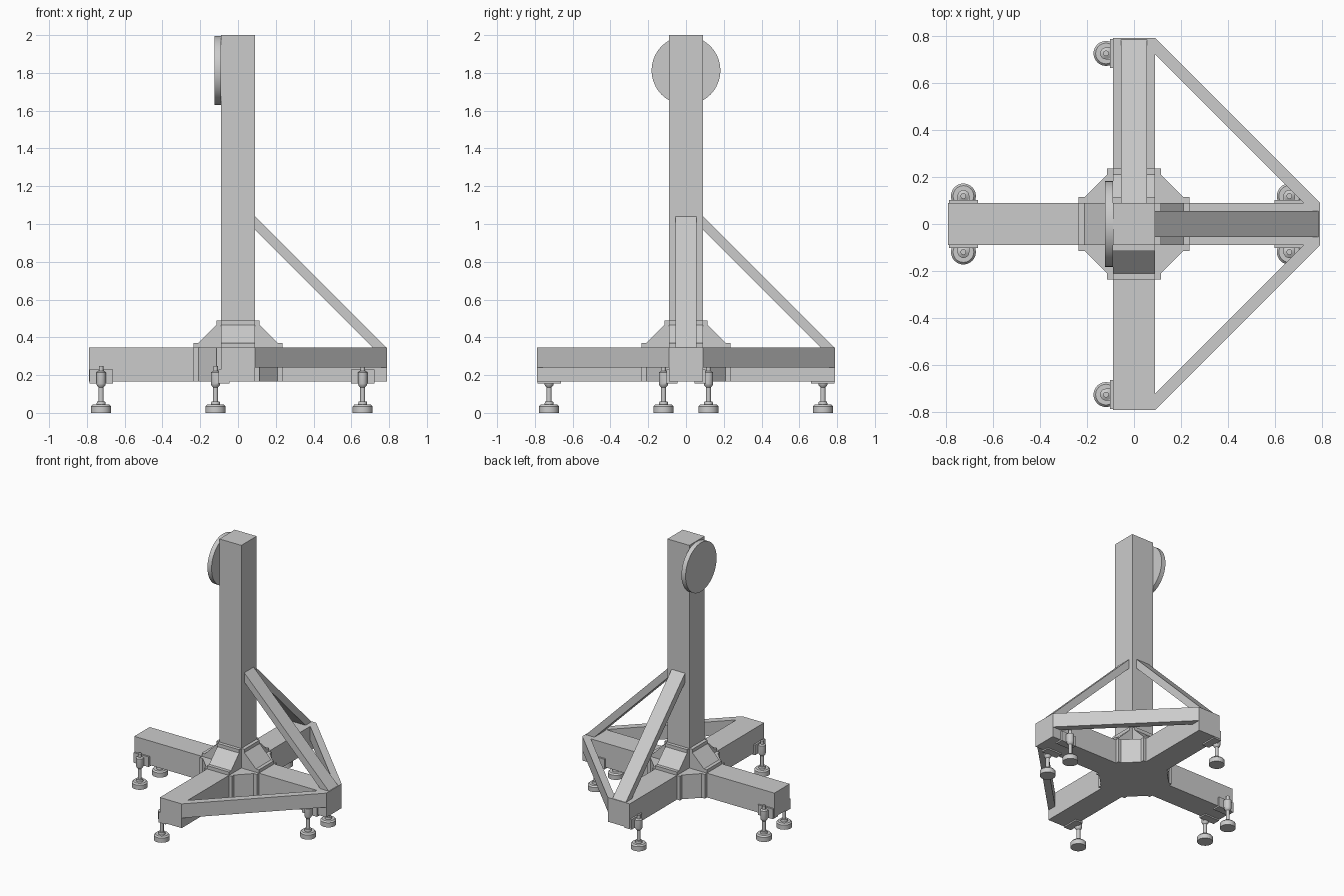
import bpy, bmesh
from math import pi
from mathutils import Matrix

if "Cube" in bpy.data.objects:
    bpy.data.objects.remove(bpy.data.objects["Cube"])

H = 0.09            # half width of the square beams
Z0, Z1 = 0.165, 0.345  # underside and top of the base beams


def finish(name, bm, mat=None, smooth=False):
    if mat is not None:
        bmesh.ops.transform(bm, matrix=mat, verts=bm.verts)
    bmesh.ops.recalc_face_normals(bm, faces=bm.faces)
    me = bpy.data.meshes.new(name)
    bm.to_mesh(me)
    bm.free()
    ob = bpy.data.objects.new(name, me)
    bpy.context.collection.objects.link(ob)
    if smooth:
        bpy.ops.object.select_all(action='DESELECT')
        bpy.context.view_layer.objects.active = ob
        ob.select_set(True)
        bpy.ops.object.shade_smooth_by_angle(angle=0.6)
    return ob


def prism(name, pts, lo, hi, upright=False, mat=None):
    """Extrude a profile along z (points x,y) or along y (points x,z)."""
    bm = bmesh.new()
    place = (lambda a, b, t: (a, t, b)) if upright else (lambda a, b, t: (a, b, t))
    low = [bm.verts.new(place(a, b, lo)) for a, b in pts]
    high = [bm.verts.new(place(a, b, hi)) for a, b in pts]
    bm.faces.new(low)
    bm.faces.new(high)
    n = len(pts)
    for i in range(n):
        j = (i + 1) % n
        bm.faces.new((low[i], low[j], high[j], high[i]))
    return finish(name, bm, mat)


def box(name, x0, x1, y0, y1, z0, z1, mat=None):
    return prism(name, [(x0, y0), (x1, y0), (x1, y1), (x0, y1)], z0, z1, mat=mat)


def lathe(name, prof, mat, steps=32):
    bm = bmesh.new()
    vs = [bm.verts.new((r, 0, z)) for r, z in prof]
    es = [bm.edges.new(p) for p in zip(vs, vs[1:])]
    bmesh.ops.spin(bm, geom=vs + es, cent=(0, 0, 0), axis=(0, 0, 1),
                   angle=2 * pi, steps=steps)
    bmesh.ops.remove_doubles(bm, verts=bm.verts, dist=1e-5)
    return finish(name, bm, mat, True)


def turn(k):
    return Matrix.Rotation(k * pi / 2, 4, 'Z')


# Column and crossed base beams
box("column", -H, H, -H, H, Z1, 2.0)
box("base_beam_long", -0.79, 0.79, -H, H, Z0, Z1)
box("base_beam_back", -H, H, H, 0.79, Z0, Z1)
box("base_beam_front", -H, H, -0.79, -H, Z0, Z1)

# Corner gussets: upright against the column, flat between the beams
gusset = [(0, 0), (0.145, 0), (0.145, 0.025), (0.12, 0.025),
          (0.025, 0.12), (0.025, 0.145), (0, 0.145)]
for k in range(4):
    prism(f"column_gusset_{k}", [(a + H, b + Z1) for a, b in gusset],
          -H, H, True, turn(k))
    prism(f"base_gusset_{k}", [(a + H, b + H) for a, b in gusset],
          Z0, Z1, mat=turn(k))

# Diagonal braces up to the column (right and back)
for k, side in enumerate(("right", "back")):
    prism(f"column_brace_{side}", [(H, 0.97), (H, 1.04), (0.785, Z1), (0.715, Z1)],
          -0.055, 0.055, True, turn(k))

# Flat braces between the beam ends
for s, side in ((1, "back"), (-1, "front")):
    prism(f"base_brace_{side}",
          [(H, s * 0.72), (H, s * 0.79), (0.79, s * H), (0.72, s * H)], 0.24, Z1)

# Round plate near the top of the column
lathe("round_plate", [(0, 0), (0.182, 0), (0.182, 0.034), (0, 0.034)],
      Matrix.Translation((-H, 0, 1.813)) @ Matrix.Rotation(-pi / 2, 4, 'Y'), 64)

# Levelling feet on L-shaped brackets
foot = [(0, 0), (0.053, 0), (0.053, 0.034), (0.044, 0.044), (0.024, 0.044),
        (0.022, 0.06), (0.013, 0.06), (0.013, 0.135), (0.022, 0.145),
        (0.025, 0.155), (0.025, 0.215), (0.012, 0.222), (0.012, 0.247), (0, 0.247)]
spots = [(-0.725, H, 0), (-0.725, -H, 2), (0.66, H, 0), (0.66, -H, 2),
         (-H, 0.725, 1), (-H, -0.725, 1)]
for i, (x, y, k) in enumerate(spots):
    m = Matrix.Translation((x, y, 0)) @ turn(k)
    prism(f"foot_bracket_{i}",
          [(-0.045, 0.155), (0.013, 0.155), (0.013, 0.23), (0, 0.23),
           (0, Z0), (-0.045, Z0)], -0.062, 0.062, True, m @ turn(1))
    box(f"foot_socket_{i}", -0.025, 0.025, 0.005, 0.028, 0.155, 0.215, m)
    lathe(f"levelling_foot_{i}", foot, m @ Matrix.Translation((0, 0.029, 0)))
